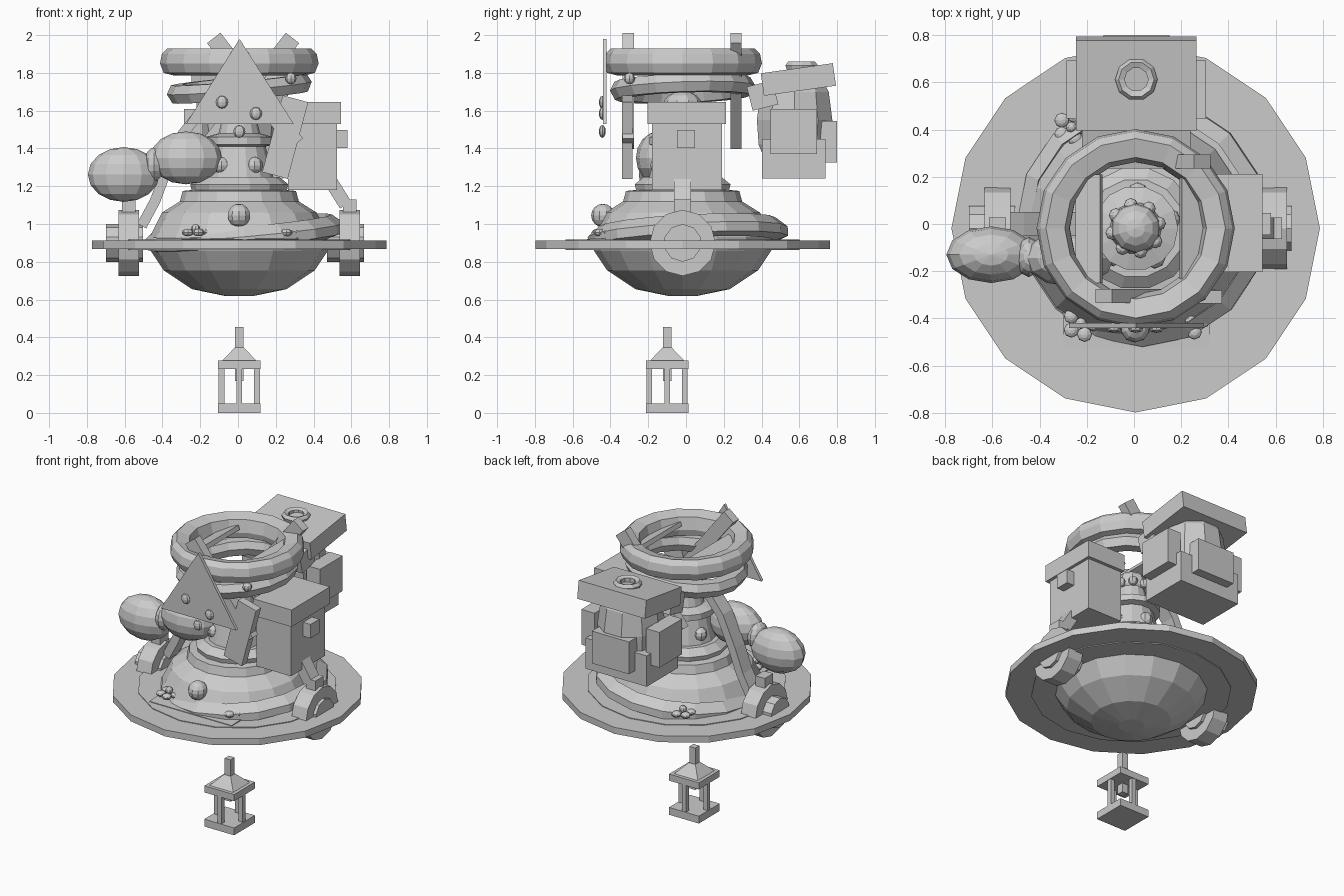
import bpy, bmesh
from math import sin, cos, pi, radians, atan2, hypot
from mathutils import Matrix, Vector

if "Cube" in bpy.data.objects:
    bpy.data.objects.remove(bpy.data.objects["Cube"])

CX, CY = 0.007, -0.018


def finish(bm, name, loc=(0, 0, 0), rot=(0, 0, 0)):
    bmesh.ops.recalc_face_normals(bm, faces=bm.faces)
    me = bpy.data.meshes.new(name)
    bm.to_mesh(me)
    bm.free()
    ob = bpy.data.objects.new(name, me)
    ob.location = loc
    ob.rotation_euler = [radians(a) for a in rot]
    bpy.context.collection.objects.link(ob)
    return ob


def box(name, loc, size, rot=(0, 0, 0)):
    bm = bmesh.new()
    bmesh.ops.create_cube(bm, size=1, matrix=Matrix.Diagonal((*size, 1)))
    return finish(bm, name, loc, rot)


def ball(name, loc, radii, segs=8, rings=6, rot=(0, 0, 0)):
    bm = bmesh.new()
    bmesh.ops.create_uvsphere(bm, u_segments=segs, v_segments=rings, radius=1,
                              matrix=Matrix.Diagonal((*radii, 1)))
    return finish(bm, name, loc, rot)


def lathe(name, profile, loc=(CX, CY, 0), segs=16, closed=False, rot=(0, 0, 0)):
    """Revolve (radius, z) points about z; open profiles are capped."""
    bm = bmesh.new()
    loops = [[bm.verts.new((r * cos(2 * pi * i / segs), r * sin(2 * pi * i / segs), z))
              for i in range(segs)] for r, z in profile]
    pairs = list(zip(loops, loops[1:]))
    if closed:
        pairs.append((loops[-1], loops[0]))
    else:
        bm.faces.new(loops[0])
        bm.faces.new(loops[-1])
    for a, b in pairs:
        for i in range(segs):
            j = (i + 1) % segs
            bm.faces.new((a[i], a[j], b[j], b[i]))
    return finish(bm, name, loc, rot)


def strip(name, path, y, width, thick):
    """Flat band following (x, z) points."""
    bm = bmesh.new()
    rows = []
    for i, (x, z) in enumerate(path):
        a, b = path[max(i - 1, 0)], path[min(i + 1, len(path) - 1)]
        d = Vector((b[0] - a[0], b[1] - a[1])).normalized() * thick / 2
        rows.append([bm.verts.new(p) for p in (
            (x - d.y, y - width / 2, z + d.x), (x + d.y, y - width / 2, z - d.x),
            (x + d.y, y + width / 2, z - d.x), (x - d.y, y + width / 2, z + d.x))])
    for a, b in zip(rows, rows[1:]):
        for i in range(4):
            j = (i + 1) % 4
            bm.faces.new((a[i], a[j], b[j], b[i]))
    bm.faces.new(rows[0])
    bm.faces.new(rows[-1])
    return finish(bm, name)


# wide brim and bowl-shaped body
lathe("brim", [(0.78, 0.868), (0.78, 0.912)])
lathe("brim_inner_disc", [(0.62, 0.862), (0.62, 0.917)])
lathe("body", [(0.08, 0.62), (0.25, 0.655), (0.40, 0.755), (0.47, 0.86), (0.475, 0.93),
               (0.41, 1.06), (0.33, 1.11), (0.315, 1.12), (0.30, 1.175), (0.25, 1.18)])
lathe("body_band", [(0.46, -0.05), (0.53, -0.03), (0.53, 0.02), (0.47, 0.07)],
      loc=(0.035, 0.01, 0.94), closed=True, rot=(3, -5, 0))
box("front_plate", (0.01, -0.42, 0.91), (0.62, 0.21, 0.03), (2, 0, 0))

# central column with collars and studs
lathe("column", [(0.25, 1.17), (0.26, 1.21), (0.21, 1.25), (0.18, 1.25), (0.14, 1.41),
                 (0.18, 1.42), (0.18, 1.46), (0.11, 1.48), (0.08, 1.60)], segs=14)
ball("column_finial", (CX, CY, 1.62), (0.105, 0.105, 0.085), 10, 8)
for i in range(8):
    a = i * pi / 4 + 0.2
    ball("finial_stud", (CX + 0.1 * cos(a), CY + 0.1 * sin(a), 1.6), (0.03,) * 3)
for i in range(5):
    a = -1.0 + i * 2 * pi / 5
    ball("column_stud", (CX + 0.15 * cos(a), CY + 0.15 * sin(a), 1.31), (0.045,) * 3)

# stacked top rings
lathe("upper_ring", [(0.28, 1.83), (0.30, 1.91), (0.38, 1.93), (0.41, 1.9), (0.42, 1.85),
                     (0.40, 1.80), (0.34, 1.785), (0.29, 1.79)], closed=True)
lathe("lower_ring", [(0.28, 0), (0.30, 0.045), (0.36, 0.045), (0.385, 0.0),
                     (0.36, -0.05), (0.30, -0.05)], loc=(CX, CY, 1.72), closed=True, rot=(2, -5, 0))
for x, t in ((-0.19, -20), (0.25, 20)):
    box("ring_panel", (x, -0.02, 1.85), (0.11, 0.46, 0.03), (0, t, 0))

# crossed slats leaning through the rings
for y, x, t in ((-0.305, 0.09, 52), (0.265, 0.07, -52)):
    s = 1 if t > 0 else -1
    box("leaning_slat", (x, y, 1.705), (0.71, 0.06, 0.09), (0, s * 52, 0))
box("front_panel", (0.25, -0.31, 1.46), (0.14, 0.055, 0.42), (0, 15, 0))
ball("panel_ball", (0.28, -0.30, 1.77), (0.03,) * 3)

# triangular wedge with round toppings
bm = bmesh.new()
tri = [[bm.verts.new((x, y, z)) for x, z in ((-0.275, 1.53), (0.295, 1.53), (0.008, 1.98))]
       for y in (-0.44, -0.42)]
bm.faces.new(tri[0])
bm.faces.new(tri[1])
for i in range(3):
    j = (i + 1) % 3
    bm.faces.new((tri[0][i], tri[0][j], tri[1][j], tri[1][i]))
finish(bm, "wedge_slice")
for x, z in ((-0.085, 1.645), (0.095, 1.585), (0.007, 1.49)):
    ball("topping", (x, -0.443, z), (0.032, 0.018, 0.034))

# two-lobed pod on the left
ball("outer_lobe", (-0.605, -0.13, 1.262), (0.19, 0.12, 0.145), 12, 8)
ball("inner_lobe", (-0.275, -0.145, 1.35), (0.19, 0.12, 0.14), 12, 8)
ball("lobe_joint", (-0.445, -0.14, 1.315), (0.055, 0.085, 0.09), 10, 8)

# curved side straps
strip("left_strap", [(-0.16, 1.64), (-0.29, 1.48), (-0.38, 1.28), (-0.44, 1.12), (-0.51, 0.99)],
      0.0, 0.1, 0.055)
strip("right_strap", [(0.22, 1.62), (0.36, 1.45), (0.47, 1.26), (0.57, 1.10)], CY, 0.09, 0.07)

# side wheels with hubs
for s in (-1, 1):
    x = CX + s * 0.585
    lathe("side_wheel", [(0.175, -0.055), (0.175, 0.055)], (x, CY, 0.9), 12, rot=(0, 90, 0))
    lathe("wheel_hub", [(0.1, -0.12), (0.1, 0.075)], (x, CY, 0.9), 10, rot=(0, 90, 0))
    box("wheel_bracket", (x, CY, 1.06), (0.07, 0.09, 0.14))

# side chest
box("chest_body", (0.395, 0.005, 1.36), (0.26, 0.37, 0.36))
box("chest_lid", (0.4, 0.005, 1.588), (0.29, 0.415, 0.115))
box("chest_latch_plate", (0.55, 0.0, 1.45), (0.06, 0.095, 0.095))

# rear pack
box("pack_base", (0.01, 0.57, 1.345), (0.46, 0.335, 0.21))
lathe("pack_barrel", [(0.17, 1.35), (0.20, 1.42), (0.21, 1.55), (0.19, 1.70), (0.15, 1.77)],
      (0.01, 0.575, 0), 10)
box("pack_lid", (0.01, 0.595, 1.765), (0.51, 0.385, 0.12), (8, 0, 0))
box("pack_front_strap", (0.01, 0.405, 1.68), (0.46, 0.14, 0.13), (14, 0, 0))
box("pack_rear_pocket", (0.01, 0.755, 1.435), (0.28, 0.09, 0.22))
for s in (-1, 1):
    box("pack_side_pocket", (0.01 + s * 0.245, 0.57, 1.49), (0.1, 0.245, 0.24))
lathe("pack_handle", [(0.05, 1.81), (0.05, 1.85), (0.075, 1.86), (0.09, 1.84), (0.08, 1.81)],
      (0.01, 0.612, 0), 10, closed=True)

# flowers and front boss
ball("front_boss", (0.005, -0.44, 1.045), (0.062,) * 3, 10, 8)
for x, y in ((-0.225, -0.42), (0.24, -0.41), (-0.265, 0.41)):
    ball("flower_centre", (x, y, 0.975), (0.024,) * 3)
    for i in range(5):
        a = 2 * pi * i / 5
        ball("petal", (x + 0.05 * cos(a), y + 0.05 * sin(a), 0.955), (0.032, 0.032, 0.02))

# hanging lantern
LX, LY = 0.007, -0.1
box("lantern_base", (LX, LY, 0.025), (0.225, 0.225, 0.05))
box("lantern_top_plate", (LX, LY, 0.255), (0.225, 0.225, 0.045))
lathe("lantern_roof", [(0.13, 0.275), (0.035, 0.345)], (LX, LY, 0), 4, rot=(0, 0, 45))
box("lantern_stem", (LX, LY, 0.395), (0.045, 0.045, 0.12))
box("lantern_light", (LX, LY, 0.205), (0.045, 0.045, 0.07))
for dx, dy in ((1, 0), (-1, 0), (0, 1), (0, -1)):
    box("lantern_post", (LX + dx * 0.094, LY + dy * 0.094, 0.14), (0.03, 0.03, 0.2))
